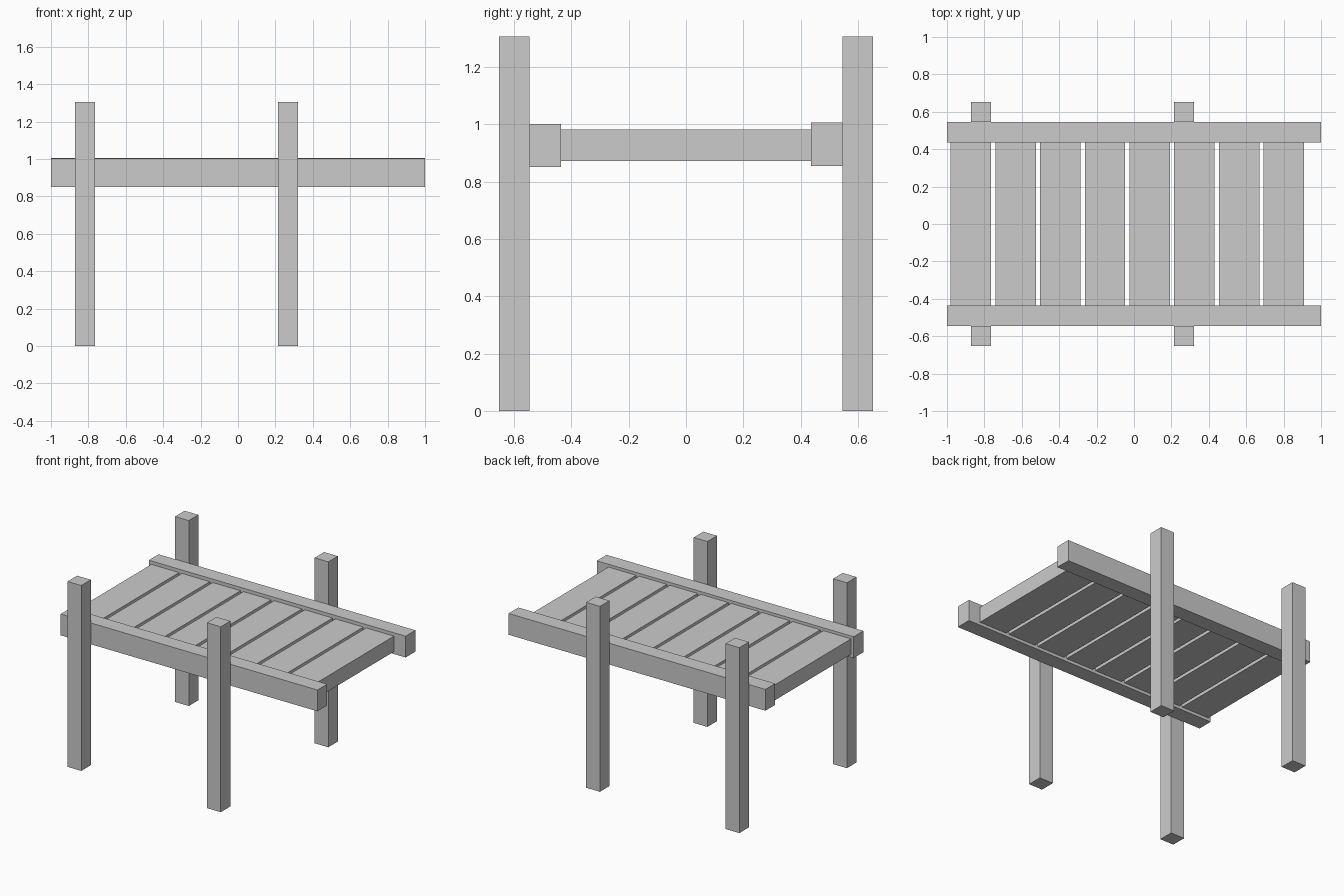
import bpy

if "Cube" in bpy.data.objects:
    bpy.data.objects.remove(bpy.data.objects["Cube"])


def box(name, x, y, z):
    """Axis-aligned box from (min, max) ranges."""
    bpy.ops.mesh.primitive_cube_add(size=1, location=[(a + b) / 2 for a, b in (x, y, z)])
    ob = bpy.context.object
    ob.name = name
    ob.scale = [b - a for a, b in (x, y, z)]
    bpy.ops.object.transform_apply(location=False, rotation=False, scale=True)
    return ob


RAIL_IN, RAIL_OUT, POST_OUT = 0.436, 0.545, 0.651

# Side rails and posts, front (-y) and back (+y); the back rail sits slightly higher
for side, s, lift in (("front", -1, 0.0), ("back", 1, 0.004)):
    box(f"{side}_rail", (-1, 1), sorted((s * RAIL_IN, s * RAIL_OUT)), (0.851 + lift, 1.001 + lift))
    for label, cx in (("left", -0.818), ("right", 0.268)):
        box(f"{side}_{label}_post", (cx - 0.0535, cx + 0.0535),
            sorted((s * RAIL_OUT, s * POST_OUT)), (0, 1.305))

# Deck planks, evenly spaced between the rails
for i in range(8):
    x0 = -0.98 + i * 0.239
    box(f"deck_plank_{i + 1}", (x0, x0 + 0.216), (-RAIL_IN, RAIL_IN), (0.872, 0.981))
